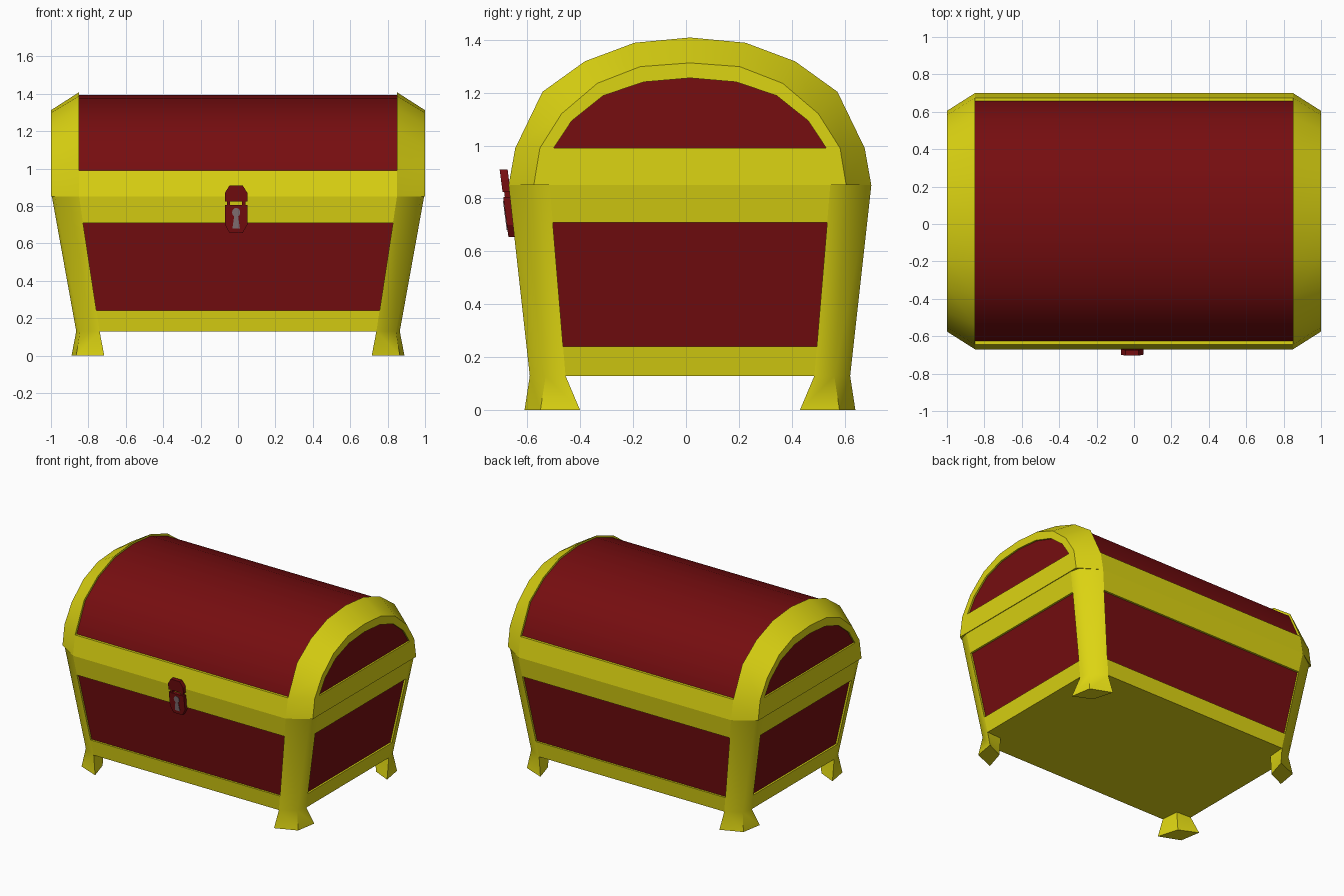
import bpy, bmesh, math

if "Cube" in bpy.data.objects:
    bpy.data.objects.remove(bpy.data.objects["Cube"])

CY = 0.015            # the body sits slightly behind the origin, the lock in front
Z0, Z1, ZS = 0.13, 0.85, 0.99   # floor, lid seam, top of lid band


def mat(name, rgb):
    m = bpy.data.materials.new(name)
    m.diffuse_color = (*rgb, 1)
    m.use_nodes = True
    m.node_tree.nodes["Principled BSDF"].inputs["Base Color"].default_value = m.diffuse_color
    return m


GOLD = mat("yellow gold", (0.72, 0.66, 0.006))
RED = mat("dark red", (0.18, 0.004, 0.005))
GREY = mat("keyhole grey", (0.24, 0.17, 0.18))


def finish(name, bm, mats, angle=30, dy=CY):
    bmesh.ops.remove_doubles(bm, verts=bm.verts, dist=1e-5)
    bmesh.ops.recalc_face_normals(bm, faces=bm.faces)
    for v in bm.verts:
        v.co.y += dy
    for f in bm.faces:
        f.smooth = True
    me = bpy.data.meshes.new(name)
    bm.to_mesh(me)
    bm.free()
    for m in mats:
        me.materials.append(m)
    me.set_sharp_from_angle(angle=math.radians(angle))
    ob = bpy.data.objects.new(name, me)
    bpy.context.collection.objects.link(ob)
    return ob


def face(bm, pts, mi=0):
    f = bm.faces.new([bm.verts.new(p) for p in pts])
    f.material_index = mi
    return f


def loft(bm, rings, closed=True, caps=True, mi=0):
    """Skin a list of equal-length point rings."""
    n = len(rings[0])
    for a, b in zip(rings, rings[1:]):
        for i in range(n if closed else n - 1):
            j = (i + 1) % n
            face(bm, [a[i], a[j], b[j], b[i]], mi)
    if caps:
        face(bm, rings[0], mi)
        face(bm, rings[-1], mi)


def lerp(p, q, z):
    t = (z - Z0) / (Z1 - Z0)
    return tuple(a + (b - a) * t for a, b in zip(p, q))


# corner post section: front edge A, bend B, side edge C, inner D
TOP = [(.85, .685), (.98, .595), (.995, .53), (.85, .53)]
BOT = [(.74, .605), (.845, .545), (.865, .47), (.75, .475)]
FOOT = [(.715, .625), (.865, .565), (.89, .415), (.76, .475)]

# corner posts with flared feet
for xn, sx in (("left", -1), ("right", 1)):
    for yn, sy in (("front", -1), ("back", 1)):
        bm = bmesh.new()
        loft(bm, [[(x * sx, y * sy, z) for x, y in sec]
                  for sec, z in ((TOP, Z1), (BOT, Z0), (FOOT, 0))])
        finish(f"{yn}_{xn}_post", bm, [GOLD], 48)

# rails along the top and bottom of each wall
T = 0.03
for rn, za, zb in (("bottom", Z0, .24), ("top", .71, Z1)):
    for n, s in (("front", -1), ("back", 1)):
        bm = bmesh.new()
        rings = []
        for z in (za, zb):
            x, y = lerp(BOT[0], TOP[0], z)
            rings.append([(-x, s * y, z), (x, s * y, z), (x, s * (y - T), z), (-x, s * (y - T), z)])
        loft(bm, rings)
        finish(f"{n}_{rn}_rail", bm, [GOLD])
    for n, s in (("left", -1), ("right", 1)):
        bm = bmesh.new()
        rings = []
        for z in (za, zb):
            x, y = lerp(BOT[2], TOP[2], z)
            rings.append([(s * x, -y, z), (s * x, y, z), (s * (x - T), y, z), (s * (x - T), -y, z)])
        loft(bm, rings)
        finish(f"{n}_{rn}_rail", bm, [GOLD])

# recessed red box with yellow floor
bm = bmesh.new()
rings = []
for sec, z in ((BOT, Z0), (TOP, Z1)):
    (ax, ay), (cx, cy) = sec[0], sec[2]
    ay, cx = ay - .014, cx - .014
    rings.append([(-ax, -ay, z), (ax, -ay, z), (cx, -cy, z), (cx, cy, z),
                  (ax, ay, z), (-ax, ay, z), (-cx, cy, z), (-cx, -cy, z)])
loft(bm, rings, mi=1)
for f in bm.faces:
    if all(v.co.z < Z0 + .01 for v in f.verts):
        f.material_index = 0
finish("chest_box", bm, [GOLD, RED], 20)


# lid profiles (half arches mirrored)
def arch(half):
    return [(-y, z) for y, z in half] + [(y, z) for y, z in half[-2::-1]]


OUTER = arch([(.685, .85), (.66, .99), (.557, 1.203), (.397, 1.318), (.21, 1.388), (0, 1.408)])
INNER = arch([(.59, .85), (.567, .99), (.485, 1.12), (.35, 1.235), (.188, 1.298), (0, 1.312)])
PANEL = arch([(.515, .99), (.447, 1.093), (.328, 1.188), (.175, 1.24), (0, 1.255)])
BARREL = [(y * .975, Z1 + (z - Z1) * .975) for y, z in OUTER]


def at(x, prof):
    return [(x, y, z) for y, z in prof]


# lid end caps: step, chamfered arch, flat ring, recessed red panel
for n, s in (("left", -1), ("right", 1)):
    bm = bmesh.new()
    inn, pan = at(s, INNER), at(s, PANEL)
    deep = at(s * .988, PANEL)
    loft(bm, [at(s * .85, [(y * .95, Z1 + (z - Z1) * .95) for y, z in OUTER]),
              at(s * .85, OUTER), inn], closed=False, caps=False)
    loft(bm, [inn[1:-1], pan], closed=False, caps=False)
    face(bm, [inn[0], inn[1], pan[0], pan[-1], inn[-2], inn[-1]])
    loft(bm, [pan, deep], caps=False)
    face(bm, deep, 1)
    face(bm, [(s * .85, -.685, Z1), (s * .85, .685, Z1), inn[-1], inn[0]])
    finish(f"{n}_lid_end", bm, [GOLD, RED])

# red barrel top
bm = bmesh.new()
loft(bm, [at(-.85, BARREL), at(.85, BARREL)], mi=0)
finish("lid_barrel", bm, [RED])

# lid bands along front and back
for n, s in (("front", -1), ("back", 1)):
    bm = bmesh.new()
    sec = [(s * .685, Z1), (s * .66, ZS), (s * .62, ZS), (s * .62, Z1)]
    loft(bm, [at(-.85, sec), at(.85, sec)])
    finish(f"{n}_lid_band", bm, [GOLD])


# lock: plates tilted along the front wall
def plate(name, outline, m, front=0.0, thick=.03):
    bm = bmesh.new()
    rings = []
    for d in (front, front + thick):
        rings.append([(x - .01, -.704 + (.91 - z) * .13 + d, z) for x, z in outline])
    loft(bm, rings)
    finish(name, bm, [m], 20, 0)


plate("lock_body", [(-.06, .805), (.06, .805), (.06, .70), (.035, .655), (-.035, .655), (-.06, .70)], RED)
plate("lock_hasp", [(-.06, .825), (-.06, .87), (-.035, .91), (.035, .91), (.06, .87), (.06, .825)], RED)
for n, x in (("left", -.041), ("right", .041)):
    plate(f"{n}_hasp_bar", [(x - .009, .80), (x + .009, .80), (x + .009, .83), (x - .009, .83)],
          RED, .006, .02)
hole = [(.022 * math.cos(math.radians(a)), .765 + .025 * math.sin(math.radians(a)))
        for a in range(-60, 241, 30)]
plate("keyhole", hole + [(-.02, .68), (.02, .68)], GREY, -.003, .006)
